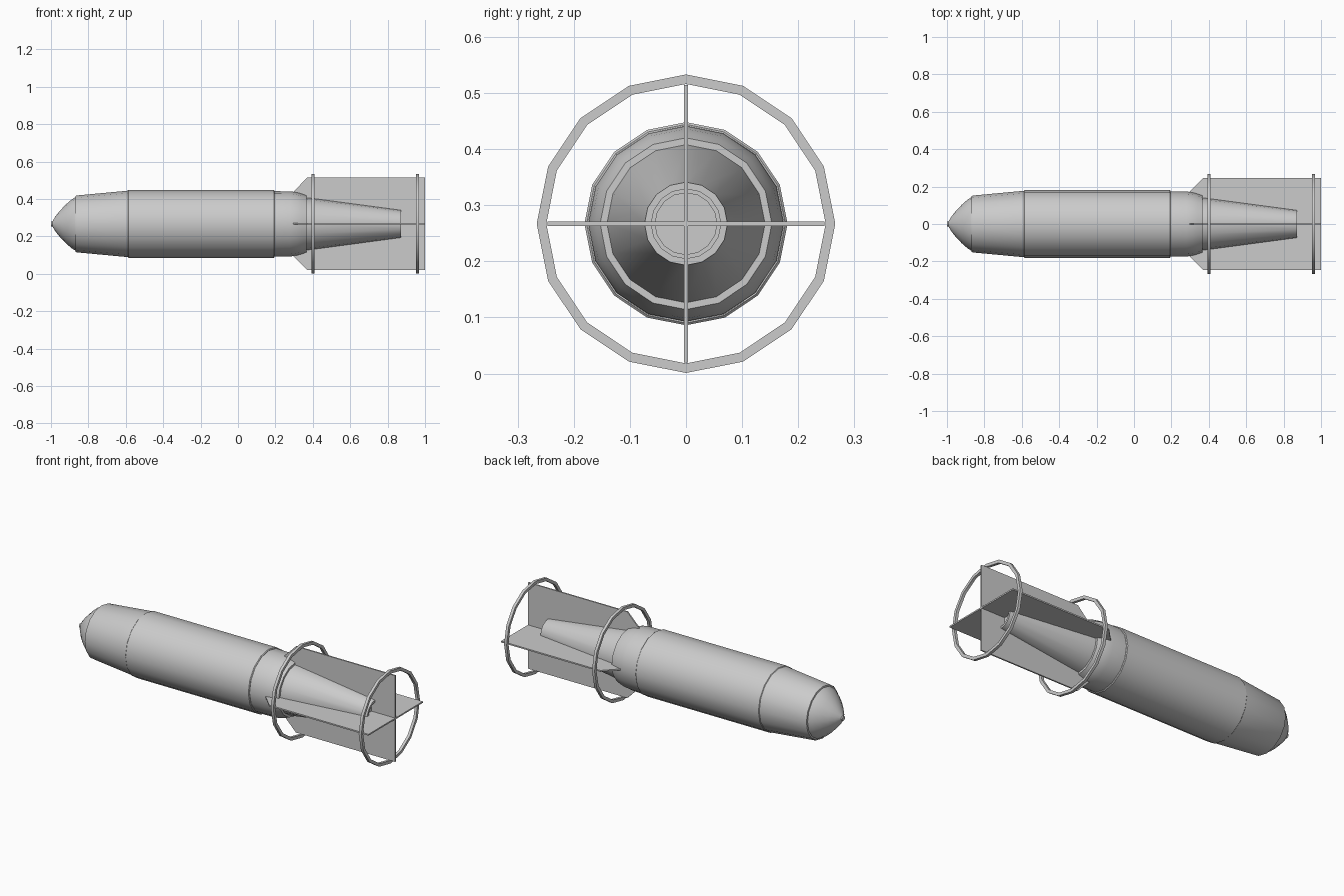
import bpy, bmesh, math

cube = bpy.data.objects.get("Cube")
if cube:
    bpy.data.objects.remove(cube, do_unlink=True)

AXIS_Z = 0.267   # height of the long axis
SIDES = 16

grey = bpy.data.materials.new("light grey metal")
grey.use_nodes = True
colour = (0.6, 0.6, 0.6, 1)
grey.diffuse_color = colour
grey.node_tree.nodes["Principled BSDF"].inputs["Base Color"].default_value = colour


def finish(name, bm):
    """Turn a bmesh into a named object with sharp creases kept."""
    bmesh.ops.recalc_face_normals(bm, faces=bm.faces)
    mesh = bpy.data.meshes.new(name)
    bm.to_mesh(mesh)
    bm.free()
    mesh.materials.append(grey)
    mesh.shade_smooth()
    mesh.set_sharp_from_angle(angle=math.radians(30))
    obj = bpy.data.objects.new(name, mesh)
    obj.location.z = AXIS_Z
    bpy.context.collection.objects.link(obj)
    return obj


def lathe(name, profile, closed=False):
    """Spin (x, radius) points round the x axis; cap the ends unless closed."""
    bm = bmesh.new()
    rings = []
    for x, r in profile:
        angles = [2 * math.pi * i / SIDES for i in range(SIDES)]
        rings.append([bm.verts.new((x, r * math.cos(a), r * math.sin(a))) for a in angles])
    pairs = list(zip(rings, rings[1:]))
    if closed:
        pairs.append((rings[-1], rings[0]))
    else:
        bm.faces.new(rings[0])
        bm.faces.new(rings[-1])
    for a, b in pairs:
        for i in range(SIDES):
            j = (i + 1) % SIDES
            bm.faces.new((a[i], a[j], b[j], b[i]))
    return finish(name, bm)


def fin_plate(name, turn):
    """Flat plate crossing the axis, with swept leading corners."""
    upper = [(0.294, 0.17), (0.37, 0.247), (1.0, 0.247)]
    outline = upper + [(x, -r) for x, r in reversed(upper)]
    half = 0.004
    bm = bmesh.new()
    face = bm.faces.new([bm.verts.new((x, -half, r)) for x, r in outline])
    out = bmesh.ops.extrude_face_region(bm, geom=[face])
    moved = [v for v in out["geom"] if isinstance(v, bmesh.types.BMVert)]
    bmesh.ops.translate(bm, vec=(0, 2 * half, 0), verts=moved)
    finish(name, bm).rotation_euler.x = turn


# Nose: blunt tip and rounded cone
lathe("nose_tip", [(-1.0, 0.013), (-0.985, 0.013)])
lathe("nose_cone", [(-0.992, 0.014), (-0.975, 0.042), (-0.95, 0.073),
                    (-0.92, 0.104), (-0.89, 0.13), (-0.872, 0.141), (-0.86, 0.141)])

# Body: tapered front, straight middle, rounded rear shoulder
lathe("front_section", [(-0.87, 0.143), (-0.868, 0.149), (-0.862, 0.152), (-0.585, 0.178)])
lathe("main_body", [(-0.59, 0.177), (-0.586, 0.181), (0.192, 0.181), (0.196, 0.177)])
lathe("rear_shoulder", [(0.19, 0.175), (0.28, 0.174), (0.315, 0.169),
                        (0.34, 0.162), (0.365, 0.153)])

# Tail cone with a shallow recess in its end
lathe("tail_cone", [(0.355, 0.142), (0.40, 0.137), (0.872, 0.074),
                    (0.872, 0.062), (0.86, 0.062), (0.86, 0.055), (0.85, 0.055)])

# Crossed fins
fin_plate("vertical_fins", 0)
fin_plate("horizontal_fins", math.pi / 2)

# Hoops round the fins
for name, x in (("front_hoop", 0.402), ("rear_hoop", 0.96)):
    w = 0.008
    lathe(name, [(x - w, 0.249), (x + w, 0.249), (x + w, 0.266), (x - w, 0.266)], closed=True)
